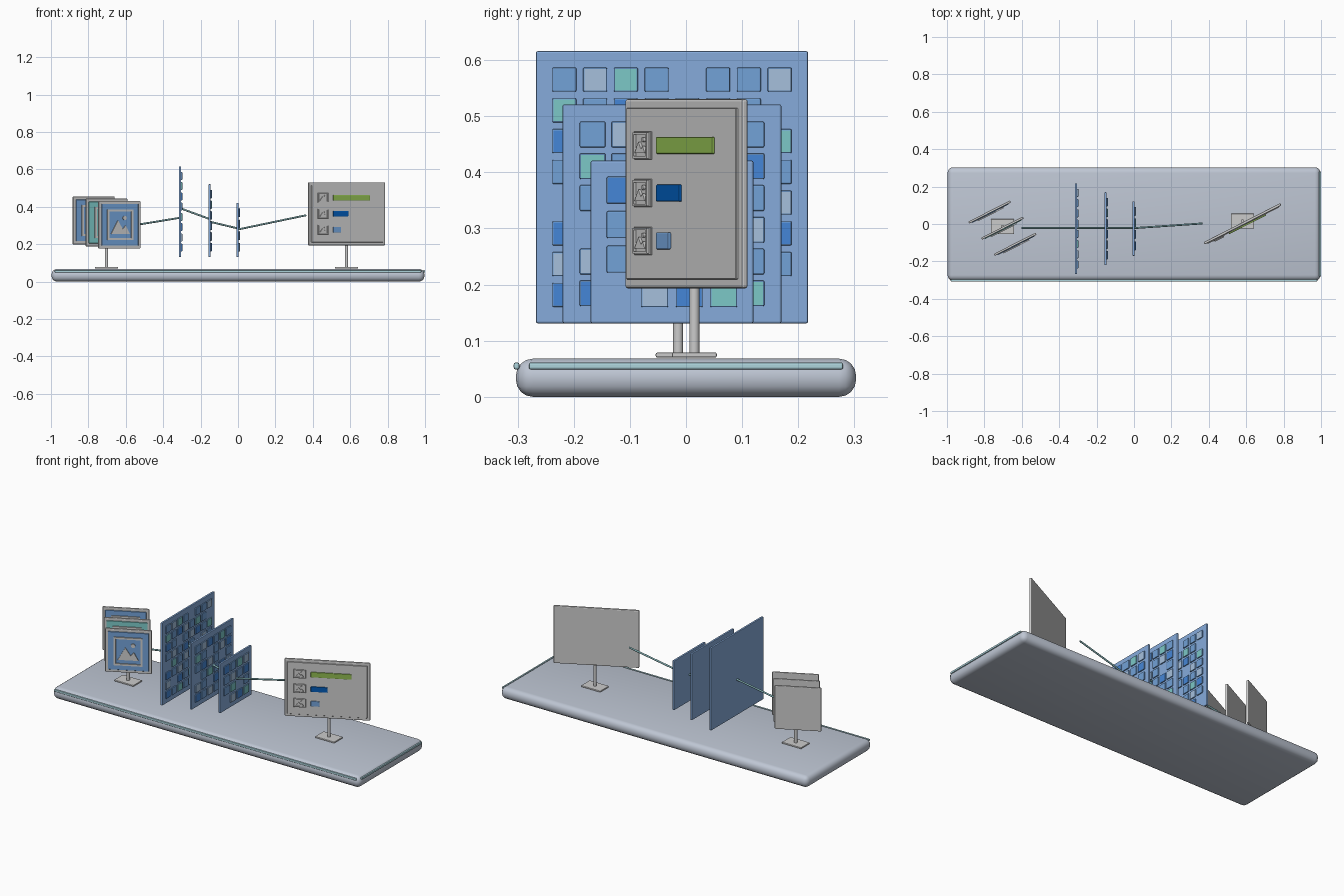
import bpy, bmesh, math
from mathutils import Matrix, Vector

if "Cube" in bpy.data.objects:
    bpy.data.objects.remove(bpy.data.objects["Cube"])

COL = {
    "base": (0.52, 0.57, 0.66), "strip": (0.42, 0.66, 0.72), "panel": (0.24, 0.41, 0.71),
    "m": (0.17, 0.36, 0.68), "d": (0.06, 0.24, 0.68), "l": (0.38, 0.53, 0.72),
    "t": (0.20, 0.58, 0.57), "green": (0.27, 0.48, 0.08), "navy": (0.0, 0.10, 0.45),
    "link": (0.25, 0.48, 0.50),
}
MATS = {}


def mat(key):
    if key not in MATS:
        MATS[key] = bpy.data.materials.new("paint_" + key)
        MATS[key].diffuse_color = (*COL[key], 1)
    return MATS[key]


def finish(name, bm, matrix=Matrix(), keys=()):
    bmesh.ops.recalc_face_normals(bm, faces=bm.faces[:])
    me = bpy.data.meshes.new(name)
    bm.to_mesh(me)
    bm.free()
    for k in keys:
        me.materials.append(mat(k))
    ob = bpy.data.objects.new(name, me)
    ob.matrix_world = matrix
    bpy.context.collection.objects.link(ob)
    return ob


def add_box(bm, size, loc):
    m = Matrix.Translation(loc) @ Matrix.Diagonal((*size, 1))
    return bmesh.ops.create_cube(bm, size=1, matrix=m)["verts"]


def bevel_all(bm, width, segs=2):
    if width:
        bmesh.ops.bevel(bm, geom=bm.edges[:], offset=width, segments=segs,
                        profile=0.5, affect='EDGES', clamp_overlap=True)


def smooth(ob, angle=40):
    bpy.ops.object.select_all(action='DESELECT')
    ob.select_set(True)
    bpy.context.view_layer.objects.active = ob
    bpy.ops.object.shade_smooth_by_angle(angle=math.radians(angle))


def box(name, size, loc, key=None, bevel=0.0, matrix=Matrix(), segs=2):
    bm = bmesh.new()
    add_box(bm, size, loc)
    bevel_all(bm, bevel, segs)
    return finish(name, bm, matrix, [key] if key else [])


def rod(name, a, b, r, key=None, sides=12):
    a, b = Vector(a), Vector(b)
    bm = bmesh.new()
    bmesh.ops.create_cone(bm, cap_ends=True, segments=sides, radius1=r, radius2=r, depth=(b - a).length)
    q = (b - a).to_track_quat('Z', 'Y').to_matrix().to_4x4()
    ob = finish(name, bm, Matrix.Translation((a + b) / 2) @ q, [key] if key else [])
    smooth(ob)
    return ob


def prism(bm, pts, y0, y1):
    # outline in the card plane, pushed out towards the front
    f = bm.faces.new([bm.verts.new((x, y0, z)) for x, z in pts])
    ext = bmesh.ops.extrude_face_region(bm, geom=[f])["geom"]
    for v in ext:
        if isinstance(v, bmesh.types.BMVert):
            v.co.y = y1


def picture_icon(name, u, v, w, h, y0, matrix):
    # outline frame, two mountains and a round sun
    t, d, yc = 0.07 * w, 0.006, y0 - 0.003
    bm = bmesh.new()
    for s in (-1, 1):
        add_box(bm, (w, d, t), (u, yc, v + s * (h - t) / 2))
        add_box(bm, (t, d, h - 2 * t), (u + s * (w - t) / 2, yc, v))
    low = v - 0.3 * h
    prism(bm, [(u - .36 * w, low), (u + .36 * w, low), (u + .2 * w, v - .02 * h),
               (u + .09 * w, v - .14 * h), (u - .1 * w, v + .14 * h)], y0, y0 - d)
    sun = [(u + w * (.17 + .075 * math.cos(i * math.pi / 6)),
            v + h * .22 + w * .075 * math.sin(i * math.pi / 6)) for i in range(12)]
    prism(bm, sun, y0, y0 - d)
    finish(name, bm, matrix)


def card_frame(x, y, z):
    return Matrix.Translation((x, y, z)) @ Matrix.Rotation(math.radians(27), 4, 'Z')


def stand(name, x, y, top):
    box(name + "_foot", (0.125, 0.08, 0.009), (x, y, 0.0745), bevel=0.003)
    rod(name + "_pole", (x, y, 0.075), (x, y, top), 0.009, sides=16)


# rounded base slab with light strips
smooth(box("base", (1.994, 0.606, 0.068), (0, 0, 0.034), "base", 0.03, segs=4), 35)
box("front_strip", (1.96, 0.01, 0.012), (0, -0.302, 0.055), "strip", 0.003)
box("side_strip", (0.01, 0.56, 0.012), (0.995, 0, 0.055), "strip", 0.003)

# stack of picture cards
CARDS = [(-0.772, 0.064, 0.327, "m"), (-0.703, -0.022, 0.316, "t"), (-0.635, -0.108, 0.304, "m")]
for i, (x, y, z, key) in enumerate(CARDS, 1):
    M = card_frame(x, y, z)
    box(f"picture_card_{i}", (0.25, 0.012, 0.255), (0, 0, 0), None, 0.004, M)
    box(f"picture_screen_{i}", (0.22, 0.006, 0.222), (0, -0.007, 0), key, 0.001, M, 1)
    picture_icon(f"picture_icon_{i}", 0, 0, 0.155, 0.165, -0.010, M)
stand("picture_stand", -0.703, -0.014, 0.2)

# three upright panels with tiles; dots are empty cells
PANELS = [
    ("large", -0.31, 0.485, 0.0548, 0.043,
     ["mltm.mml", "tmdlmtm.", "dm.mldmt", "mlmdm.lm", ".tmlmdml", "dmlm.mtd", "l.dmtmlm", "dmtml.d."]),
    ("medium", -0.152, 0.39, 0.0566, 0.046,
     ["mldmtm", "tm.mld", "mdlm.m", ".mtmdl", "lm.dmm", "dmlmmt"]),
    ("small", -0.002, 0.29, 0.0615, 0.048,
     ["dmtl", "mlmd", "mt.m", ".ldt"]),
]
KEYS = "mdlt"
for name, x, size, pitch, tile, rows in PANELS:
    zc, yc, n = 0.131 + size / 2, -0.025, len(rows)
    box(name + "_panel", (0.012, size, size), (x, yc, zc), "panel", 0.003)
    bm = bmesh.new()
    for r, row in enumerate(rows):
        for c, k in enumerate(row):
            if k == ".":
                continue
            vs = add_box(bm, (0.008, tile, tile),
                         (x + 0.008, yc + (c - (n - 1) / 2) * pitch, zc + ((n - 1) / 2 - r) * pitch))
            for f in {f for v in vs for f in v.link_faces}:
                f.material_index = KEYS.index(k)
    bevel_all(bm, 0.0025)
    finish(name + "_tiles", bm, keys=KEYS)

# thin connecting rods
PATHS = [((-0.6, -0.022, 0.294), (-0.312, -0.022, 0.341)),
         ((-0.308, -0.022, 0.392), (-0.155, -0.022, 0.336)),
         ((-0.15, -0.022, 0.32), (-0.003, -0.022, 0.285)),
         ((0.0, -0.022, 0.279), (0.365, 0.003, 0.355))]
for i, (a, b) in enumerate(PATHS, 1):
    rod(f"connector_{i}", a, b, 0.005, "link")

# result board with icons and bars
M = card_frame(0.58, 0.001, 0.362)
box("result_board", (0.46, 0.014, 0.338), (0, 0, 0), None, 0.005, M)
box("result_screen", (0.43, 0.006, 0.305), (0, -0.008, 0), None, 0.001, M, 1)
for i, (v, w, key) in enumerate([(0.086, 0.22, "green"), (0.001, 0.091, "navy"), (-0.084, 0.048, "m")], 1):
    box(f"result_plate_{i}", (0.066, 0.004, 0.05), (-0.147, -0.012, v), None, 0.001, M, 1)
    picture_icon(f"result_icon_{i}", -0.147, v, 0.056, 0.046, -0.013, M)
    box(f"result_bar_{i}", (w, 0.007, 0.03), (-0.088 + w / 2, -0.0135, v), key, 0.002, M)
stand("result_stand", 0.58, 0.015, 0.2)

for m in bpy.data.materials:
    if m.users and not m.is_grease_pencil:
        m.use_nodes = True
        m.node_tree.nodes["Principled BSDF"].inputs["Base Color"].default_value = m.diffuse_color
